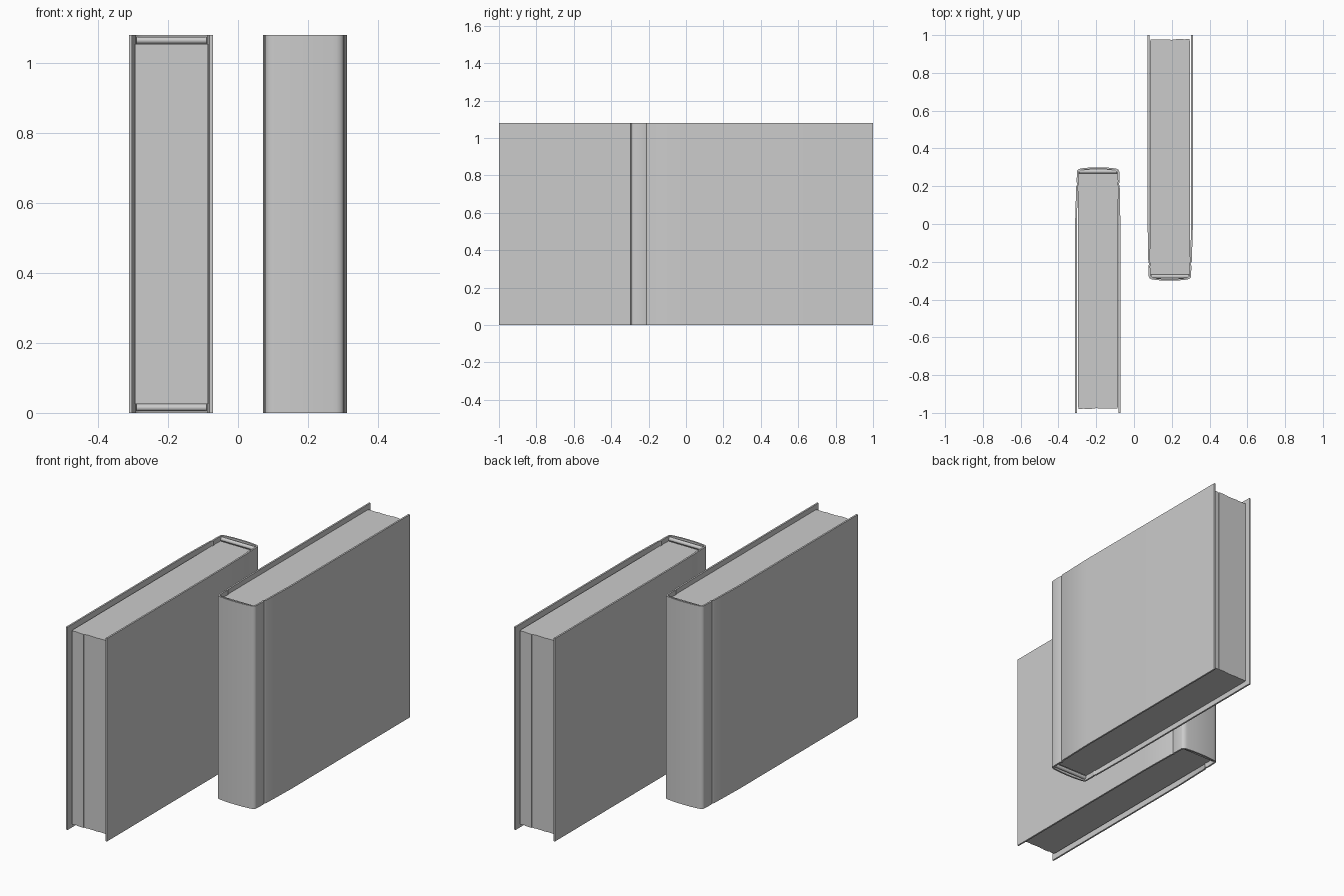
import bpy, bmesh, math, random
from mathutils import Vector

if "Cube" in bpy.data.objects:
    bpy.data.objects.remove(bpy.data.objects["Cube"])

H, T = 1.08, 0.009          # cover height, board thickness
CX = 0.19                   # distance of each book from the centre


def make_object(name, bm, turn, angle=35):
    bmesh.ops.recalc_face_normals(bm, faces=bm.faces[:])
    me = bpy.data.meshes.new(name)
    bm.to_mesh(me)
    bm.free()
    ob = bpy.data.objects.new(name, me)
    bpy.context.collection.objects.link(ob)
    ob.rotation_euler.z = turn
    bpy.ops.object.select_all(action='DESELECT')
    ob.select_set(True)
    bpy.context.view_layer.objects.active = ob
    bpy.ops.object.shade_smooth_by_angle(angle=math.radians(angle))
    return ob


def cover_half(side, flare):
    # board edge, hinge groove, rounded spine corner
    w, r = 0.112, 0.018
    pts = [(w + flare, 1.0), (w + flare, 0.0), (w + 0.4 * flare, -0.20),
           (w - 0.002, -0.21), (w + 0.2 * flare, -0.222)]
    for i in range(6):
        a = i / 5 * math.pi / 2
        pts.append((w - r * 1.6 + r * 1.6 * math.cos(a), -0.277 - r * math.sin(a)))
    pts.append((w * 0.4, -0.299))
    return [Vector((CX + side * x, y)) for x, y in pts]


def case(turn):
    left, right = cover_half(-1, 0.006), cover_half(1, 0.010)
    path = left + [Vector((CX, -0.3))] + right[::-1]
    inner = []
    for i, p in enumerate(path):
        d = (path[min(i + 1, len(path) - 1)] - path[max(i - 1, 0)]).normalized()
        inner.append(p + Vector((-d.y, d.x)) * T)
    bm = bmesh.new()
    rings = [[bm.verts.new((p.x, p.y, z)) for p in row]
             for row, z in ((path, 0), (path, H), (inner, H), (inner, 0))]
    for a in range(4):
        r0, r1 = rings[a], rings[(a + 1) % 4]
        for i in range(len(path) - 1):
            bm.faces.new((r0[i], r0[i + 1], r1[i + 1], r1[i]))
    for i in (0, -1):
        bm.faces.new([r[i] for r in rings])
    make_object("book_cover", bm, turn)


def pages(turn):
    # gathered sheets with slightly uneven fore edges
    rnd = random.Random(4)
    cuts = [-0.103, -0.082, -0.055, -0.027, 0.002, 0.013, 0.033, 0.045,
            0.061, 0.072, 0.083, 0.103]
    bm = bmesh.new()
    for x0, x1 in zip(cuts, cuts[1:]):
        size = (x1 - x0, 1.247 + rnd.uniform(0, 0.006), 1.03)
        made = bmesh.ops.create_cube(bm, size=1)["verts"]
        bmesh.ops.scale(bm, vec=size, verts=made)
        bmesh.ops.translate(bm, verts=made,
                            vec=(CX + (x0 + x1) / 2, -0.272 + size[1] / 2, H / 2))
    make_object("page_block", bm, turn)


def headband(turn, z):
    bm = bmesh.new()
    made = bmesh.ops.create_cone(bm, cap_ends=True, segments=12,
                                 radius1=0.01, radius2=0.01, depth=0.2)["verts"]
    for v in made:
        v.co = Vector((CX + v.co.z, -0.278 + v.co.x, z + v.co.y))
    make_object("headband", bm, turn)


# two identical books standing head to tail
for turn in (0, math.pi):
    case(turn)
    pages(turn)
    for z in (0.015, H - 0.015):
        headband(turn, z)

    # end papers glued between the boards and the page block
    for side in (-1, 1):
        bm = bmesh.new()
        made = bmesh.ops.create_cube(bm, size=1)["verts"]
        bmesh.ops.scale(bm, vec=(0.003, 1.24, 1.03), verts=made)
        bmesh.ops.translate(bm, verts=made, vec=(CX + side * 0.1045, 0.35, H / 2))
        make_object("end_paper", bm, turn)
